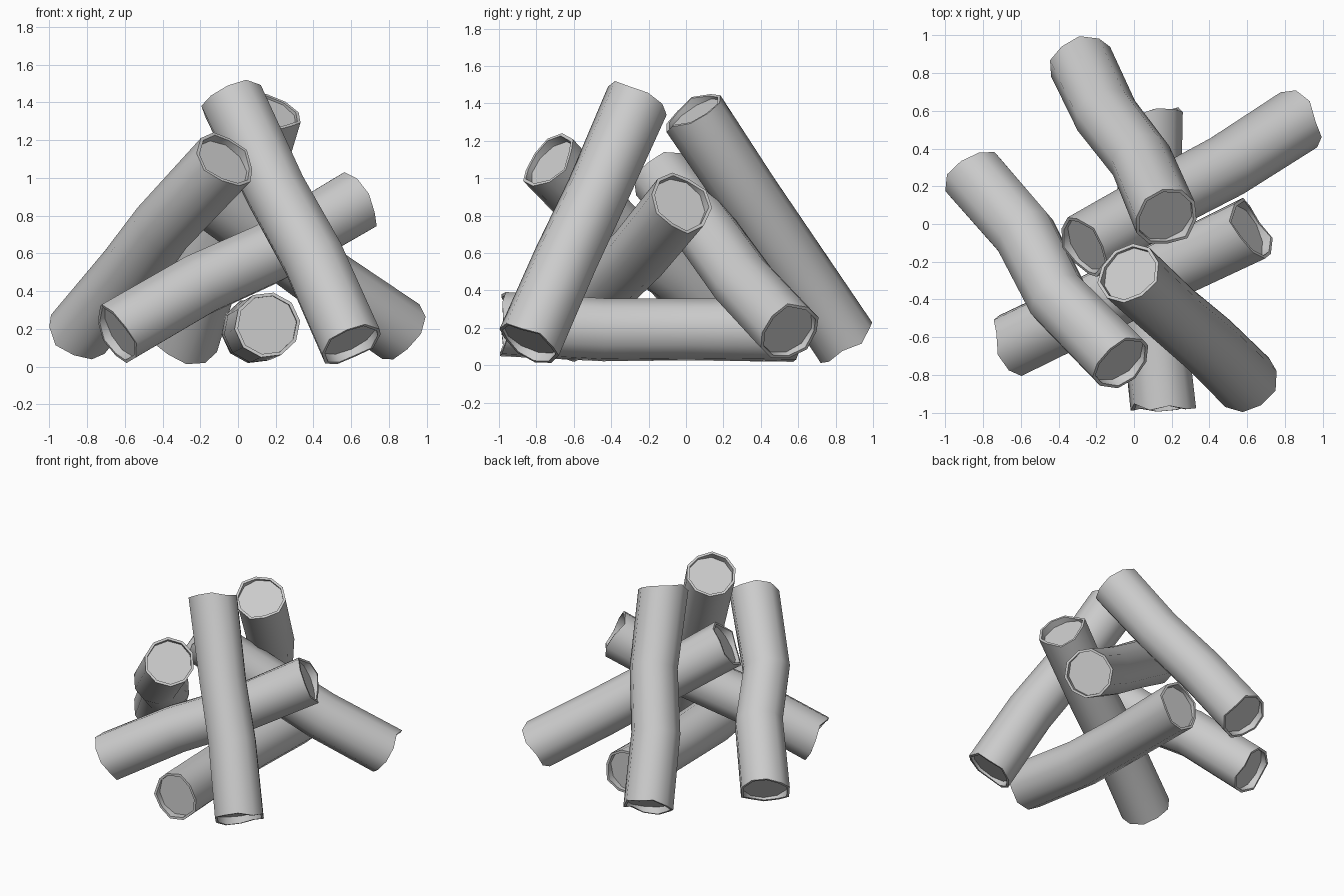
import bpy, bmesh, math, random
from mathutils import Vector

if "Cube" in bpy.data.objects:
    bpy.data.objects.remove(bpy.data.objects["Cube"])

random.seed(4)
SIDES = 10
RADIUS = 0.175
WALL = 0.018
RECESS = 0.035

wood = bpy.data.materials.new("pale_grey_wood")
wood.use_nodes = True
GREY = (0.6, 0.6, 0.6, 1)
wood.diffuse_color = GREY
wood.node_tree.nodes["Principled BSDF"].inputs["Base Color"].default_value = GREY


def make_log(name, low, high, bend_low, bend_high):
    """Bent log with uneven rims and a shallow recess in each end."""
    low, high = Vector(low), Vector(high)
    axis = (high - low).normalized()
    side = axis.orthogonal().normalized()
    other = axis.cross(side)
    spin = random.uniform(0, 0.6)
    bm = bmesh.new()

    def ring(centre, radius, jag=None):
        verts = []
        for i in range(SIDES):
            a = spin + math.tau * i / SIDES
            shift = axis * jag[i] if jag else Vector()
            verts.append(bm.verts.new(
                centre + (side * math.cos(a) + other * math.sin(a)) * radius + shift))
        return verts

    def jagged():
        return [random.uniform(-0.022, 0.022) for _ in range(SIDES)]

    start, end = jagged(), jagged()
    rings = [
        ring(low + axis * RECESS, RADIUS - WALL),
        ring(low, RADIUS - WALL, start),
        ring(low, RADIUS, start),
        ring(low.lerp(high, 0.34) + Vector(bend_low), RADIUS * 0.98),
        ring(low.lerp(high, 0.63) + Vector(bend_high), RADIUS * 0.96),
        ring(high, RADIUS, end),
        ring(high, RADIUS - WALL, end),
        ring(high - axis * RECESS, RADIUS - WALL),
    ]
    for a, b in zip(rings, rings[1:]):
        for i in range(SIDES):
            j = (i + 1) % SIDES
            bm.faces.new((a[i], a[j], b[j], b[i]))
    bm.faces.new(rings[0])
    bm.faces.new(rings[-1])
    bmesh.ops.recalc_face_normals(bm, faces=bm.faces)

    mesh = bpy.data.meshes.new(name)
    bm.to_mesh(mesh)
    bm.free()
    mesh.materials.append(wood)
    obj = bpy.data.objects.new(name, mesh)
    bpy.context.collection.objects.link(obj)
    bpy.ops.object.select_all(action="DESELECT")
    obj.select_set(True)
    bpy.context.view_layer.objects.active = obj
    bpy.ops.object.shade_smooth_by_angle(angle=math.radians(45))


# Leaning logs, each given by its lower end, upper end and two bends
make_log("front_log", (0.6, -0.84, 0.12), (-0.03, -0.26, 1.415),
         (0.015, 0, 0.01), (0, 0, -0.01))
make_log("right_log", (-0.85, 0.255, 0.17), (-0.07, -0.73, 1.09),
         (0.01, 0.02, 0.02), (-0.045, -0.03, -0.015))
make_log("left_log", (0.87, 0.55, 0.18), (-0.27, -0.12, 1.0),
         (0.01, -0.015, -0.02), (0, 0, -0.01))
make_log("crossing_log", (-0.645, -0.64, 0.18), (0.62, -0.03, 0.87),
         (0, 0, 0.015), (0, 0, -0.02))
make_log("back_log", (-0.28, 0.855, 0.125), (0.17, 0.03, 1.36),
         (-0.02, 0, 0), (0.035, 0, 0))

# Log lying flat on the ground
make_log("ground_log", (0.155, -0.97, 0.22), (0.085, 0.59, 0.19),
         (-0.035, 0, -0.02), (-0.03, 0, -0.01))
